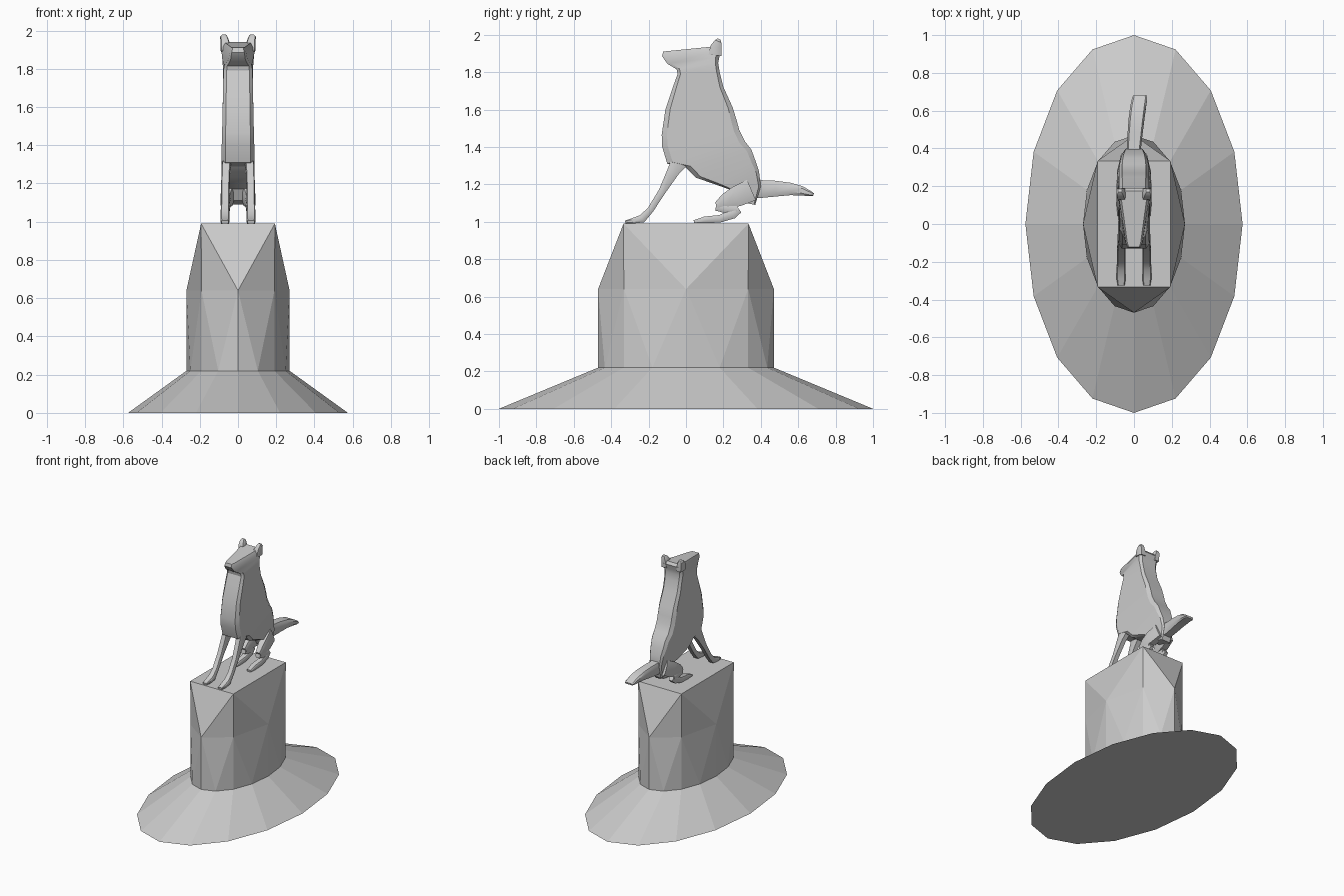
import bpy, bmesh, math
from mathutils import Vector

stone = bpy.data.materials.new("grey stone")
stone.diffuse_color = (0.6, 0.6, 0.6, 1)


def finish(name, bm, smooth=False, mirror=False):
    bmesh.ops.recalc_face_normals(bm, faces=bm.faces)
    me = bpy.data.meshes.new(name)
    bm.to_mesh(me)
    bm.free()
    me.materials.append(stone)
    ob = bpy.data.objects.new(name, me)
    bpy.context.collection.objects.link(ob)
    if mirror:
        ob.modifiers.new("mirror", 'MIRROR')
    if smooth:
        bpy.ops.object.select_all(action='DESELECT')
        bpy.context.view_layer.objects.active = ob
        ob.select_set(True)
        bpy.ops.object.shade_smooth_by_angle(angle=math.radians(30))
    return ob


def ellipse(bm, n, rx, ry, z):
    return [bm.verts.new((rx * math.cos(2 * math.pi * i / n), ry * math.sin(2 * math.pi * i / n), z))
            for i in range(n)]


def bridge(bm, a, b):
    n = len(a)
    for i in range(n):
        j = (i + 1) % n
        bm.faces.new((a[i], a[j], b[j], b[i]))


def section(bm, a, b, wa, wb, cham, x=0.0):
    """Chamfered eight-sided slice spanning a to b in the y-z plane."""
    a, b = Vector(a), Vector(b)
    half = [(0, wa * 0.78), (cham, wa), (1 - cham, wb), (1, wb * 0.78)]
    pts = [(t, w) for t, w in half] + [(t, -w) for t, w in reversed(half)]
    return [bm.verts.new((x + w, *a.lerp(b, t))) for t, w in pts]


def loft(name, bm, rings, **kw):
    for a, b in zip(rings, rings[1:]):
        bridge(bm, a, b)
    bm.faces.new(rings[0])
    bm.faces.new(rings[-1])
    return finish(name, bm, True, **kw)


def limb(name, path, mirror=True):
    """Tube along (x, y, z, half width in x, half thickness)."""
    bm = bmesh.new()
    rings = []
    for i, (x, y, z, w, r) in enumerate(path):
        p, q = path[max(i - 1, 0)], path[min(i + 1, len(path) - 1)]
        d = Vector((q[1] - p[1], q[2] - p[2])).normalized()
        n = Vector((-d.y, d.x)) * r
        c = Vector((y, z))
        rings.append(section(bm, c - n, c + n, w, w, 0.25, x))
    return loft(name, bm, rings, mirror=mirror)


# flared foot of the plinth
bm = bmesh.new()
low, high = ellipse(bm, 16, 0.575, 1.0, 0), ellipse(bm, 16, 0.27, 0.47, 0.22)
bridge(bm, low, high)
bm.faces.new(low)
bm.faces.new(high)
finish("plinth_skirt", bm)

# faceted block: sixteen sides, then eight, then a rectangle
bm = bmesh.new()
low, mid = ellipse(bm, 16, 0.27, 0.47, 0.22), ellipse(bm, 8, 0.27, 0.47, 0.64)
top = [bm.verts.new((sx * 0.193, sy * 0.334, 0.99)) for sx, sy in ((1, 1), (-1, 1), (-1, -1), (1, -1))]
for k in range(8):
    nxt = (k + 1) % 8
    bm.faces.new((low[2 * k - 1], low[2 * k], mid[k]))
    bm.faces.new((low[2 * k], low[2 * k + 1], mid[k]))
    bm.faces.new((low[2 * k + 1], mid[nxt], mid[k]))
    bm.faces.new((mid[k], mid[nxt], top[k // 2]))
for k in range(4):
    bm.faces.new((top[k - 1], mid[2 * k], top[k]))
bm.faces.new(top)
bm.faces.new(low)
finish("plinth_block", bm)

# torso, neck and head: front point, back point, front and back half widths
body = [
    ((0.27, 1.11), (0.37, 1.09), 0.05, 0.045),
    ((0.24, 1.17), (0.40, 1.19), 0.06, 0.052),
    ((0.17, 1.195), (0.39, 1.27), 0.075, 0.06),
    ((0.055, 1.235), (0.37, 1.33), 0.08, 0.07),
    ((0.00, 1.29), (0.35, 1.385), 0.085, 0.075),
    ((-0.10, 1.31), (0.315, 1.43), 0.085, 0.08),
    ((-0.127, 1.40), (0.285, 1.49), 0.085, 0.08),
    ((-0.13, 1.465), (0.27, 1.545), 0.083, 0.08),
    ((-0.11, 1.60), (0.25, 1.61), 0.08, 0.08),
    ((-0.07, 1.72), (0.20, 1.72), 0.078, 0.078),
    ((-0.045, 1.79), (0.18, 1.80), 0.076, 0.078),
    ((-0.05, 1.815), (0.172, 1.85), 0.072, 0.082),
    ((-0.10, 1.845), (0.178, 1.88), 0.05, 0.085),
    ((-0.128, 1.885), (0.19, 1.92), 0.042, 0.085),
    ((-0.122, 1.91), (0.175, 1.94), 0.035, 0.07),
]
bm = bmesh.new()
loft("dog_body", bm, [section(bm, a, b, wa, wb, 0.07) for a, b, wa, wb in body])

# ears
limb("ear", [(0.066, 0.155, 1.89, 0.024, 0.034), (0.068, 0.16, 1.935, 0.024, 0.03),
             (0.074, 0.172, 1.965, 0.019, 0.018), (0.074, 0.177, 1.977, 0.01, 0.008)])

# front legs with paws
limb("front_leg", [(0.055, 0.0, 1.38, 0.025, 0.06), (0.063, -0.067, 1.272, 0.023, 0.033),
                   (0.067, -0.128, 1.162, 0.022, 0.019), (0.068, -0.19, 1.064, 0.022, 0.017),
                   (0.068, -0.235, 1.016, 0.024, 0.022), (0.068, -0.29, 1.004, 0.024, 0.014),
                   (0.068, -0.325, 0.998, 0.018, 0.008)])

# hind legs: thigh, shank and foot
limb("thigh", [(0.045, 0.35, 1.17, 0.025, 0.06), (0.055, 0.27, 1.135, 0.034, 0.055),
               (0.064, 0.21, 1.11, 0.028, 0.04), (0.066, 0.165, 1.085, 0.022, 0.02)])
limb("shank", [(0.066, 0.16, 1.08, 0.02, 0.02), (0.066, 0.21, 1.07, 0.024, 0.024),
               (0.066, 0.275, 1.065, 0.022, 0.02)])
limb("hind_foot", [(0.068, 0.285, 1.065, 0.018, 0.018), (0.068, 0.25, 1.04, 0.023, 0.024),
                   (0.068, 0.18, 1.016, 0.024, 0.02), (0.068, 0.10, 1.01, 0.024, 0.018),
                   (0.068, 0.042, 1.0, 0.018, 0.008)])

# tail, drifting slightly to one side
limb("tail", [(0.0, 0.34, 1.18, 0.04, 0.055), (0.0, 0.41, 1.175, 0.038, 0.047),
              (0.006, 0.48, 1.177, 0.04, 0.042), (0.014, 0.56, 1.175, 0.042, 0.033),
              (0.022, 0.62, 1.165, 0.042, 0.025), (0.03, 0.665, 1.15, 0.04, 0.014),
              (0.031, 0.682, 1.145, 0.034, 0.007)], mirror=False)
